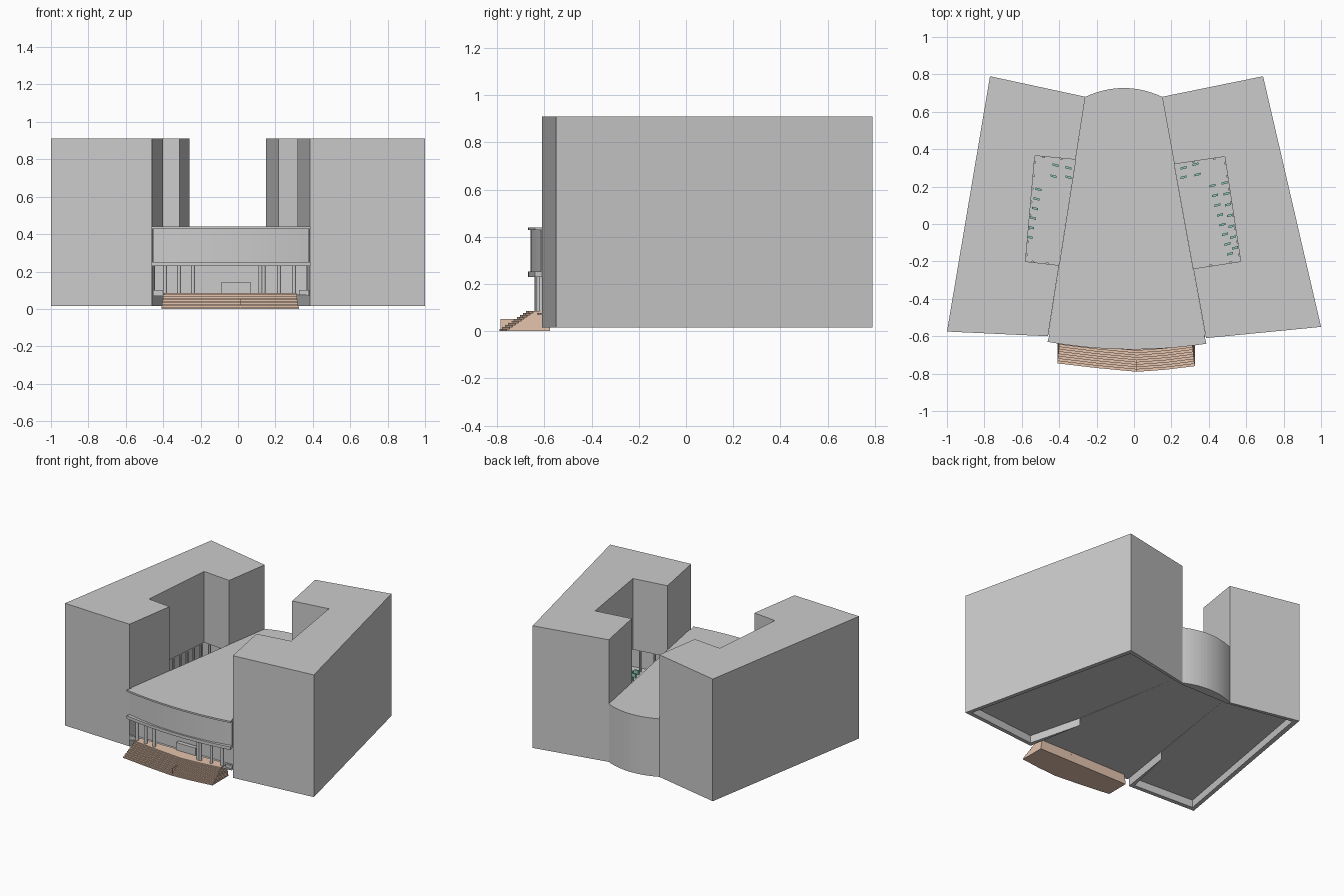
import bpy, bmesh, math

if "Cube" in bpy.data.objects:
    bpy.data.objects.remove(bpy.data.objects["Cube"])


def prism(name, pts, z0, z1, mat=None):
    """Extrude a flat outline between two heights."""
    bm = bmesh.new()
    face = bm.faces.new([bm.verts.new((x, y, z0)) for x, y in pts])
    res = bmesh.ops.extrude_face_region(bm, geom=[face])
    for v in res["geom"]:
        if isinstance(v, bmesh.types.BMVert):
            v.co.z = z1
    bmesh.ops.recalc_face_normals(bm, faces=bm.faces[:])
    mesh = bpy.data.meshes.new(name)
    bm.to_mesh(mesh)
    bm.free()
    ob = bpy.data.objects.new(name, mesh)
    bpy.context.collection.objects.link(ob)
    if mat:
        mesh.materials.append(mat)
    return ob


def carve(ob, pts, z0, z1):
    """Subtract an extruded outline and remove the cutter."""
    cutter = prism("cutter", pts, z0, z1)
    cutter.hide_render = True
    mod = ob.modifiers.new("carve", "BOOLEAN")
    mod.operation, mod.solver, mod.object = "DIFFERENCE", "EXACT", cutter
    bpy.context.view_layer.update()
    deps = bpy.context.evaluated_depsgraph_get()
    mesh = bpy.data.meshes.new_from_object(ob.evaluated_get(deps))
    ob.modifiers.clear()
    ob.data = mesh
    bpy.data.objects.remove(cutter)


def arc(a, b, sag, n=16):
    """Bowed line from a to b, bulging by sag in y."""
    return [(a[0] + (b[0] - a[0]) * t, a[1] + (b[1] - a[1]) * t + sag * 4 * t * (1 - t))
            for t in (i / n for i in range(n + 1))]


def column(name, x, y, z0, z1, r, n=12):
    ring = [(x + r * math.cos(k * math.tau / n), y + r * math.sin(k * math.tau / n)) for k in range(n)]
    return prism(name, ring, z0, z1)


def color(name, rgb):
    m = bpy.data.materials.new(name)
    m.diffuse_color = (*rgb, 1)
    m.use_nodes = True
    m.node_tree.nodes["Principled BSDF"].inputs["Base Color"].default_value = m.diffuse_color
    return m


tan = color("tan_stone", (0.78, 0.55, 0.42))
green = color("green_seat", (0.25, 0.6, 0.48))

FLOOR, DECK, CEIL, TOP = 0.07, 0.24, 0.39, 0.91

# Side wings: outline, open courtyard, recessed gallery below it, hollow underside
wings = {
    "left": dict(
        outline=[(-.77, .79), (-1, -.575), (-.46, -.60), (-.26, .68)],
        court=[(-.25, .338), (-.53, .365), (-.58, -.20), (-.35, -.226)],
        gallery=[(-.25, .39), (-.58, .42), (-.64, -.25), (-.35, -.28)],
        under=[(-.74, .755), (-.965, -.545), (-.485, -.57), (-.2, .65)]),
    "right": dict(
        outline=[(.69, .79), (1, -.55), (.385, -.61), (.15, .68)],
        court=[(.15, .31), (.485, .36), (.57, -.20), (.25, -.249)],
        gallery=[(.15, .36), (.53, .42), (.63, -.24), (.25, -.30)],
        under=[(.665, .755), (.965, -.525), (.41, -.58), (.09, .65)]),
}
for side, w in wings.items():
    wing = prism(side + "_wing", w["outline"], 0.015, TOP)
    carve(wing, w["court"], DECK, 1.2)
    carve(wing, w["gallery"], DECK, CEIL)
    carve(wing, w["under"], -0.5, FLOOR)
    # gallery columns along the three courtyard walls
    c = w["court"]
    for (a, b), n in zip(zip(c, c[1:]), (3, 8, 3)):
        for i in range(n):
            t = (i + 0.5) / n
            x, y = a[0] + (b[0] - a[0]) * t, a[1] + (b[1] - a[1]) * t
            if abs(x + 0.05) > 0.3:
                column(side + "_gallery_column", x, y, DECK, CEIL, 0.009, 8)

# Central hall with bowed front and back, open porch and hollow underside
back = arc((-.26, .68), (.15, .68), .047)
front = arc((.38, -.615), (-.455, -.605), -.048)
hall = prism("central_hall", back + front, 0.015, 0.435)
carve(hall, [(-.7, -.9), (.7, -.9), (.7, -.55), (-.7, -.55)], 0.078, 0.235)
carve(hall, [(-.7, -.9), (.7, -.9), (.7, .66), (-.7, .66)], -0.5, FLOOR)

# Projecting ledges above and below the upper front wall
for name, z0, z1 in (("roof_ledge", .428, .44), ("balcony_ledge", .23, .252)):
    prism(name, arc((.387, -.64), (-.463, -.63), -.035) + [(-.45, -.59), (.375, -.59)], z0, z1)
# thin roof sheet flush with the ledge
prism("roof_sheet", back + [(.381, -.59), (-.458, -.59)], .434, .44)

# Porch columns
for x in (-.39, -.315, -.24, .12, .135, .22, .30):
    u = (x + .0375) / .4175
    column("porch_column", x, -.60 - .035 * (1 - u * u), FLOOR, .235, .011)

# Reception desk and low side walls in the porch
prism("reception_desk", [(-.09, -.59), (.07, -.59), (.07, -.56), (-.09, -.56)], .078, .14)
for x0, x1 in ((-.455, -.40), (.325, .38)):
    prism("porch_low_wall", [(x0, -.61), (x1, -.61), (x1, -.595), (x0, -.595)], FLOOR, .1)

# Entrance steps: bowed slabs, each set back from the one below
edge = [(-.41, -.745), (-.2, -.770), (.015, -.79), (.17, -.779), (.325, -.76)]
STEPS, RISE = 10, .0085
for i in range(STEPS):
    k = 1 - .004 * i
    pts = [(-.0425 + (x + .0425) * k, y + .0125 * i) for x, y in edge]
    pts += [(pts[-1][0], -.575), (pts[0][0], -.575)]
    prism("entrance_step", pts, i * RISE, (i + 1) * RISE, tan)
# centre handrail
prism("step_rail", [(.013, -.785), (.017, -.785), (.017, -.72), (.013, -.72)], .005, .052, tan)

# Courtyard seats in rows
seats = [(.265, .30), (.33, .32), (.265, .25), (.34, .265),
         (-.42, .315), (-.35, .30), (-.43, .255), (-.35, .25)]
seats += [(.42 + .0133 * i, .205 - .052 * i) for i in range(8)]
seats += [(.485 + .009 * i, .22 - .058 * i) for i in range(7)]
seats += [(-.51 - .01 * i, .185 - .051 * i) for i in range(6)]
for x, y in seats:
    tilt = .25 if x > 0 else -.25
    prism("courtyard_seat", [(x + dx, y + dy + tilt * dx) for dx, dy in
          ((-.016, -.006), (.016, -.006), (.016, .006), (-.016, .006))], DECK, DECK + .03, green)
